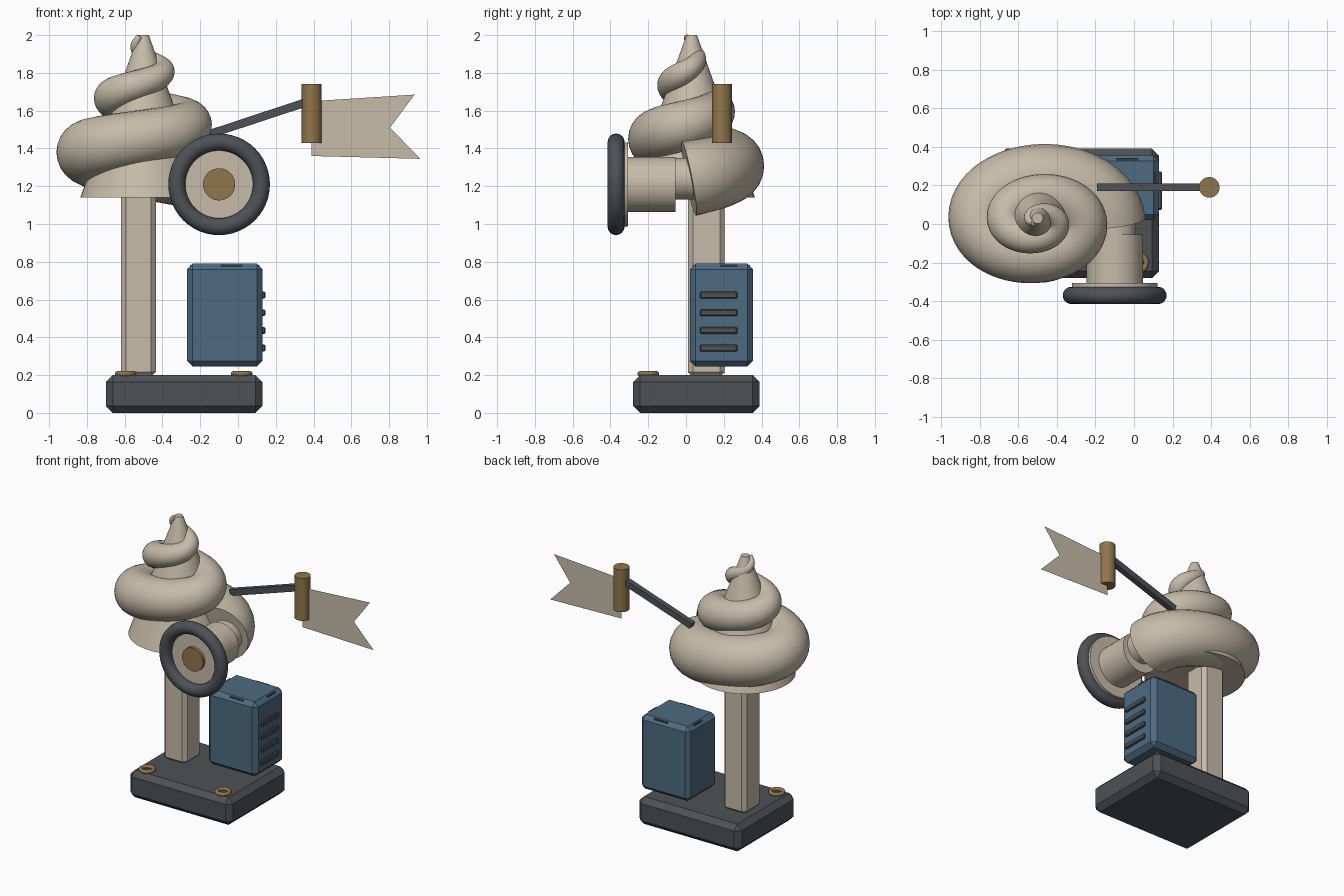
import bpy, bmesh, math
from mathutils import Vector

if "Cube" in bpy.data.objects:
    bpy.data.objects.remove(bpy.data.objects["Cube"])


def material(name, rgb):
    m = bpy.data.materials.new(name)
    m.diffuse_color = (*rgb, 1)
    m.use_nodes = True
    m.node_tree.nodes["Principled BSDF"].inputs["Base Color"].default_value = m.diffuse_color
    return m


CREAM = material("cream", (0.57, 0.50, 0.40))
DARK = material("dark grey", (0.075, 0.084, 0.092))
BLUE = material("slate blue", (0.075, 0.145, 0.22))
BRASS = material("brass", (0.28, 0.18, 0.07))


def finish(ob, name, mat, smooth=False):
    ob.name = name
    ob.data.materials.clear()
    ob.data.materials.append(mat)
    if smooth:
        bpy.ops.object.select_all(action='DESELECT')
        ob.select_set(True)
        bpy.context.view_layer.objects.active = ob
        bpy.ops.object.shade_smooth_by_angle(angle=math.radians(40))
    return ob


def box(name, lo, hi, mat, bevel=0):
    lo, hi = Vector(lo), Vector(hi)
    bpy.ops.mesh.primitive_cube_add(size=1, location=(lo + hi) / 2)
    ob = bpy.context.object
    for v in ob.data.vertices:
        v.co = v.co * (hi - lo)
    if bevel:
        b = ob.modifiers.new("chamfer", 'BEVEL')
        b.width, b.segments = bevel, 1
    return finish(ob, name, mat)


def cylinder(name, a, b, r, mat, r2=None, sides=48):
    a, b = Vector(a), Vector(b)
    bpy.ops.mesh.primitive_cone_add(vertices=sides, radius1=r, radius2=r if r2 is None else r2,
                                    depth=(b - a).length, location=(a + b) / 2)
    ob = bpy.context.object
    ob.rotation_euler = (b - a).to_track_quat('Z', 'Y').to_euler()
    return finish(ob, name, mat, True)


def torus(name, loc, major, minor, mat, rot=(0, 0, 0)):
    bpy.ops.mesh.primitive_torus_add(location=loc, rotation=rot, major_radius=major,
                                     minor_radius=minor, major_segments=48, minor_segments=16)
    return finish(bpy.context.object, name, mat, True)


def mesh_object(name, bm, mat, smooth=False):
    me = bpy.data.meshes.new(name)
    bm.to_mesh(me)
    bm.free()
    ob = bpy.data.objects.new(name, me)
    bpy.context.collection.objects.link(ob)
    return finish(ob, name, mat, smooth)


# Base, bolt rings and post
box("base", (-0.70, -0.28, 0), (0.13, 0.39, 0.20), DARK, 0.037)
for i, x in enumerate((-0.595, 0.02)):
    torus(f"bolt_ring_{i + 1}", (x, -0.20, 0.207), 0.043, 0.014, BRASS)
box("post", (-0.62, 0.01, 0.19), (-0.435, 0.205, 1.25), CREAM, 0.026)

# Blue box with side vents and top edge tabs
box("power_box", (-0.27, 0.02, 0.245), (0.13, 0.355, 0.79), BLUE, 0.03)
for i in range(4):
    z = 0.343 + 0.0935 * i
    box(f"vent_{i + 1}", (0.12, 0.073, z - 0.018), (0.145, 0.272, z + 0.018), DARK, 0.006)
box("tab_long", (-0.255, 0.18, 0.765), (0.115, 0.27, 0.784), DARK)
box("tab_cross", (-0.09, 0.035, 0.765), (0.02, 0.34, 0.784), DARK)

# Shell core
cylinder("shell_core", (-0.5, 0.03, 1.14), (-0.5, 0.03, 2.0), 0.335, CREAM, 0.028)


# Shell spiral: round tube on a shrinking, rising elliptical coil
def coil(t):
    reach, r = 0.56 - 0.2 * t, tube(t)
    a = 2 * math.pi * t
    return Vector((-0.5 + max(reach - r, 0.01) * math.cos(a),
                   0.015 + max(reach * 0.78 - r, 0.01) * math.sin(a), 1.24 + 0.29 * t))


def tube(t):
    return 0.2 - 0.071 * t


bm = bmesh.new()
rings, SIDES, STEPS, END = [], 24, 150, 2.6
for i in range(STEPS + 1):
    t = END * i / STEPS
    p = coil(t)
    d = (coil(t + 0.005) - coil(t - 0.005)).normalized()
    side = d.cross(Vector((0, 0, 1))).normalized()
    up = side.cross(d)
    rings.append([bm.verts.new(p + tube(t) * (side * math.cos(k * 2 * math.pi / SIDES)
                                              + up * math.sin(k * 2 * math.pi / SIDES)))
                  for k in range(SIDES)])
for a, b in zip(rings, rings[1:]):
    for k in range(SIDES):
        n = (k + 1) % SIDES
        bm.faces.new((a[k], a[n], b[n], b[k]))
bm.faces.new(rings[0])
bm.faces.new(rings[-1])
bmesh.ops.recalc_face_normals(bm, faces=bm.faces)
mesh_object("shell_spiral", bm, CREAM, True)

# Horn neck, flange, rubber ring and brass centre
X, Z = -0.10, 1.21
cylinder("neck_joint", (X, -0.07, Z + 0.03), (X, 0.05, Z + 0.03), 0.11, CREAM)
cylinder("neck", (X, -0.32, Z), (X, -0.055, Z), 0.146, CREAM)
cylinder("flange", (X, -0.36, Z), (X, -0.306, Z), 0.222, CREAM)
torus("rubber_ring", (X, -0.37, Z), 0.224, 0.045, DARK, (math.pi / 2, 0, 0))
cylinder("horn_centre", (X, -0.383, Z), (X, -0.35, Z), 0.085, BRASS)

# Flag arm, holder and pennant
arm = box("flag_arm", (-0.29, -0.02, -0.022), (0.29, 0.02, 0.022), DARK)
arm.location = (0.09, 0.19, 1.555)
arm.rotation_euler = (0, -math.atan2(0.165, 0.5), 0)
cylinder("flag_holder", (0.39, 0.19, 1.43), (0.39, 0.19, 1.74), 0.053, BRASS)
bm = bmesh.new()
bm.faces.new([bm.verts.new((x, 0.19, z)) for x, z in
              ((0.39, 1.36), (0.965, 1.345), (0.805, 1.51), (0.935, 1.685), (0.39, 1.65))])
mesh_object("pennant", bm, CREAM)
